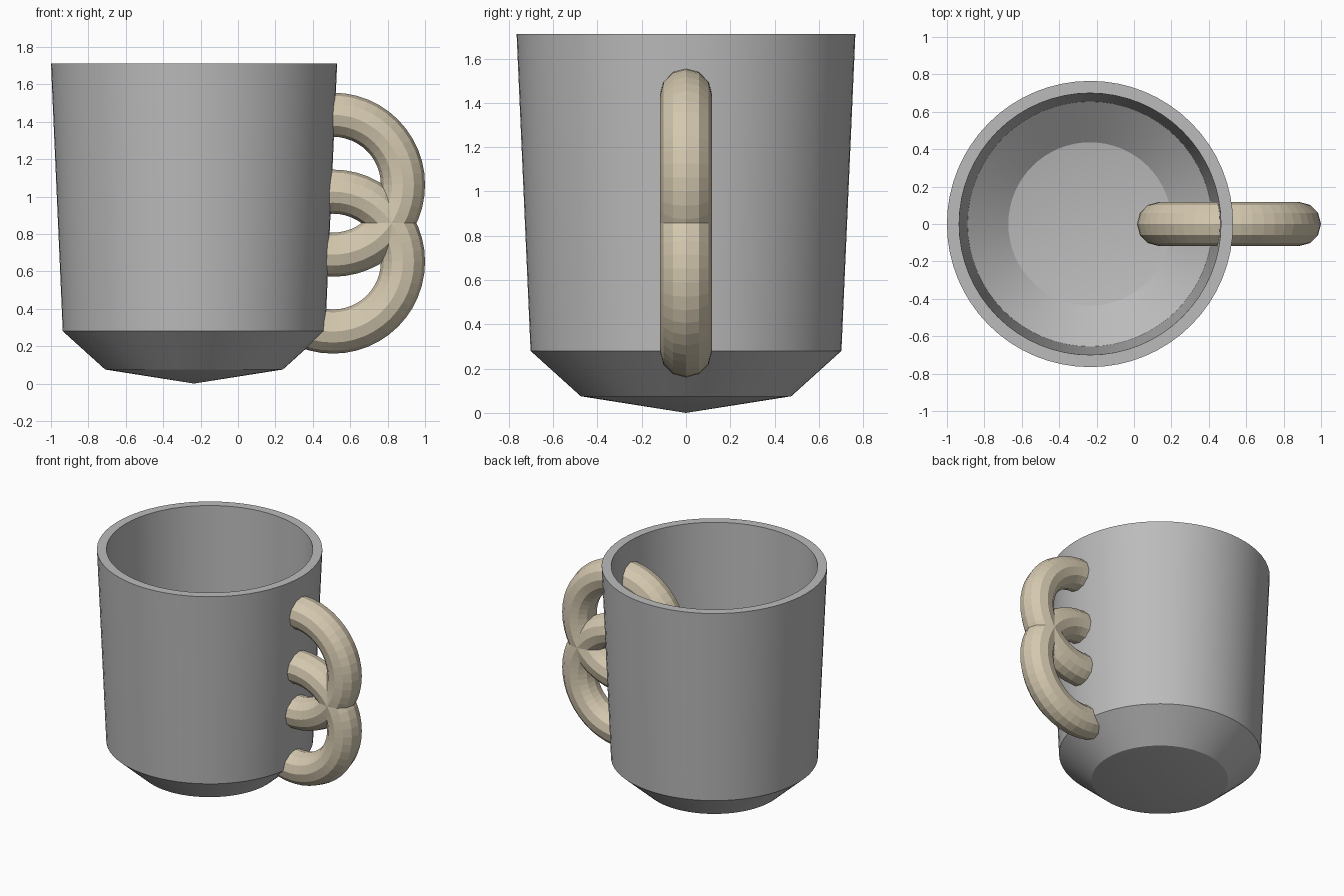
import bpy, bmesh, math

cube = bpy.data.objects.get("Cube")
if cube:
    bpy.data.objects.remove(cube, do_unlink=True)


def material(name, rgb):
    m = bpy.data.materials.new(name)
    m.use_nodes = True
    m.diffuse_color = (*rgb, 1)
    m.node_tree.nodes["Principled BSDF"].inputs["Base Color"].default_value = (*rgb, 1)
    return m


grey = material("cup grey", (0.50, 0.50, 0.50))
tan = material("handle tan", (0.66, 0.58, 0.43))

# Cup: outer wall, rim and inner wall turned as one closed profile (radius, height)
CUP_X = -0.235
profile = [(0, 0), (0.475, 0.075), (0.702, 0.28), (0.765, 1.71),
           (0.70, 1.71), (0.655, 0.305), (0.437, 0.135), (0, 0.065)]
bm = bmesh.new()
verts = [bm.verts.new((r, 0, z)) for r, z in profile]
edges = [bm.edges.new(pair) for pair in zip(verts, verts[1:])]
bmesh.ops.spin(bm, geom=verts + edges, cent=(0, 0, 0), axis=(0, 0, 1),
               angle=2 * math.pi, steps=64)
bmesh.ops.remove_doubles(bm, verts=bm.verts, dist=0.0005)
bmesh.ops.recalc_face_normals(bm, faces=bm.faces)
mesh = bpy.data.meshes.new("cup")
bm.to_mesh(mesh)
bm.free()
mesh.materials.append(grey)
cup = bpy.data.objects.new("cup", mesh)
cup.location.x = CUP_X
bpy.context.collection.objects.link(cup)
bpy.ops.object.select_all(action='DESELECT')
cup.select_set(True)
bpy.context.view_layer.objects.active = cup
bpy.ops.object.shade_smooth_by_angle(angle=math.radians(20))

# Handle: two overlapping rings that pass through the cup wall
for name, z in (("upper_handle_ring", 1.063), ("lower_handle_ring", 0.652)):
    bpy.ops.mesh.primitive_torus_add(major_radius=0.374, minor_radius=0.118,
                                     major_segments=48, minor_segments=12,
                                     location=(0.508, 0, z),
                                     rotation=(math.pi / 2, 0, 0))
    ring = bpy.context.object
    ring.name = name
    ring.data.materials.append(tan)
    bpy.ops.object.shade_flat()
